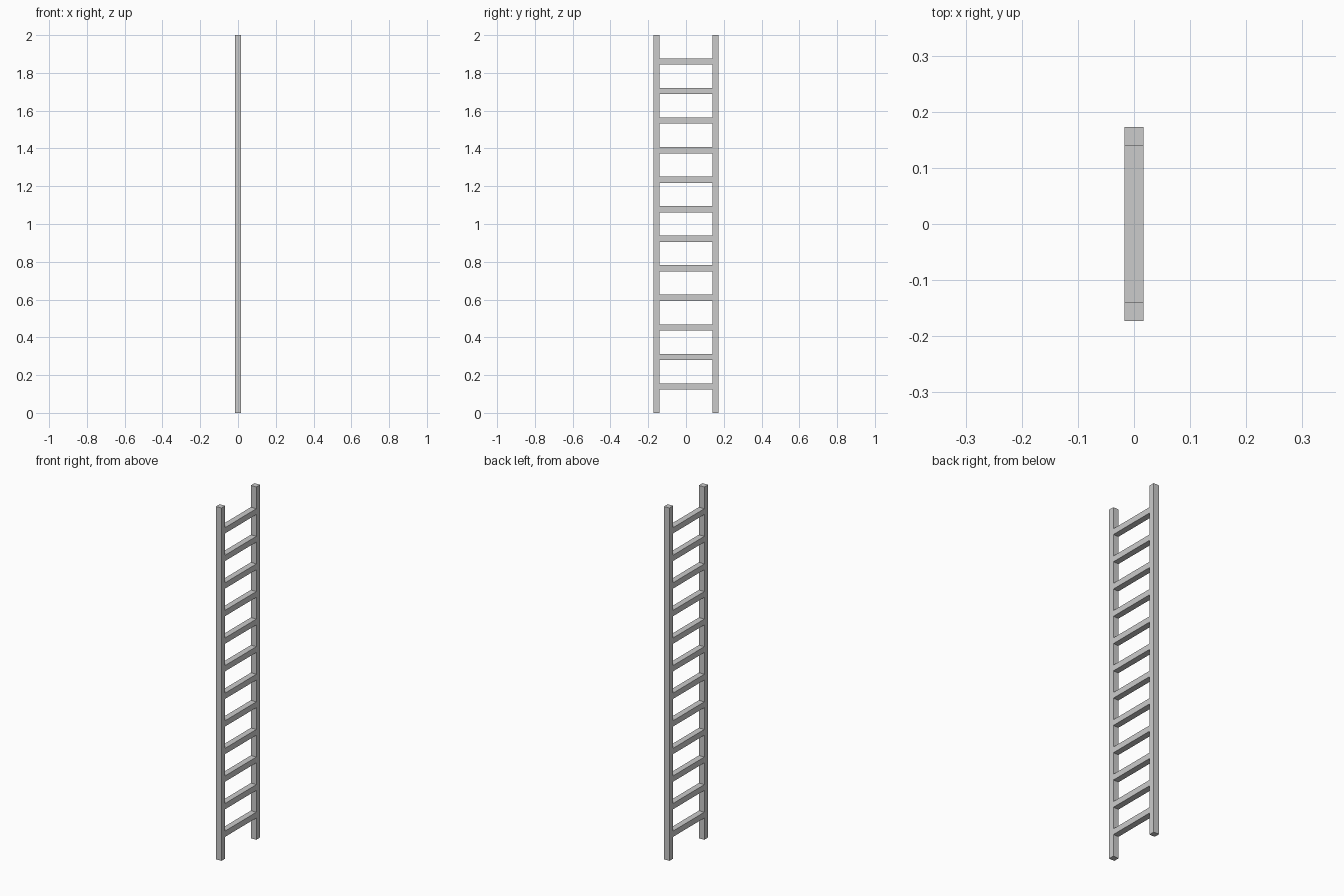
import bpy

if "Cube" in bpy.data.objects:
    bpy.data.objects.remove(bpy.data.objects["Cube"])

DEPTH = 0.034      # x thickness of every bar
BAR = 0.033        # bar width / height
HALF_W = 0.1725    # outer half width of the ladder
HEIGHT = 2.0
RUNGS = 12
Z_LOW, Z_HIGH = 0.14, 1.86


def box(name, size, loc):
    bpy.ops.mesh.primitive_cube_add(size=1, location=loc)
    ob = bpy.context.object
    ob.name = name
    ob.scale = size
    bpy.ops.object.transform_apply(location=False, rotation=False, scale=True)
    return ob


# Side rails
for label, s in (("left", -1), ("right", 1)):
    box(f"{label}_rail", (DEPTH, BAR, HEIGHT),
        (0, s * (HALF_W - BAR / 2), HEIGHT / 2))

# Evenly spaced rungs, fitted between the rails
step = (Z_HIGH - Z_LOW) / (RUNGS - 1)
for i in range(RUNGS):
    box(f"rung_{i + 1}", (DEPTH, 2 * (HALF_W - BAR), BAR),
        (0, 0, Z_LOW + i * step))
